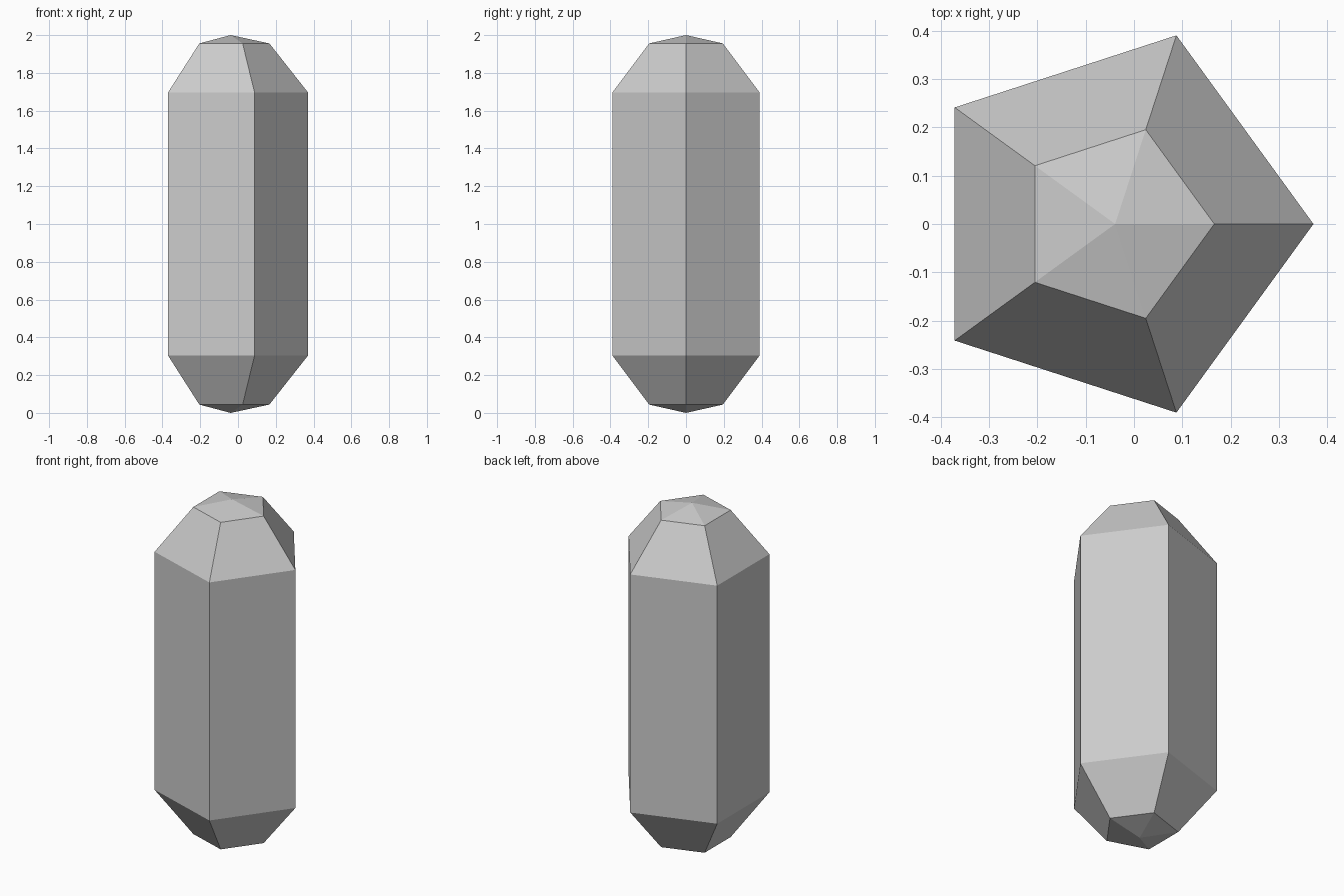
import bpy
import bmesh
from math import cos, sin, tau

if "Cube" in bpy.data.objects:
    bpy.data.objects.remove(bpy.data.objects["Cube"], do_unlink=True)

SIDES = 5
CENTRE_X = -0.039   # a pentagon's axis is off the middle of its width
RADIUS = 0.41
HEIGHT = 2.0

# One plain grey
grey = bpy.data.materials.new("plain grey")
grey.use_nodes = True
colour = (0.6, 0.6, 0.6, 1)
grey.diffuse_color = colour
grey.node_tree.nodes["Principled BSDF"].inputs["Base Color"].default_value = colour

bm = bmesh.new()


def ring(radius, z):
    """Pentagon of vertices with one corner towards +x."""
    return [bm.verts.new((CENTRE_X + radius * cos(tau * i / SIDES),
                          radius * sin(tau * i / SIDES), z))
            for i in range(SIDES)]


# Rings from bottom to top: low cap, shoulder, shaft, shoulder, low cap
profile = [(RADIUS / 2, 0.044), (RADIUS, 0.304)]
profile += [(r, HEIGHT - z) for r, z in reversed(profile)]
rings = [ring(r, z) for r, z in profile]
bottom = bm.verts.new((CENTRE_X, 0, 0))
top = bm.verts.new((CENTRE_X, 0, HEIGHT))

for i in range(SIDES):
    j = (i + 1) % SIDES
    for low, high in zip(rings, rings[1:]):
        bm.faces.new((low[i], low[j], high[j], high[i]))
    bm.faces.new((bottom, rings[0][j], rings[0][i]))
    bm.faces.new((top, rings[-1][i], rings[-1][j]))

bmesh.ops.recalc_face_normals(bm, faces=bm.faces)
mesh = bpy.data.meshes.new("faceted_capsule")
bm.to_mesh(mesh)
bm.free()
mesh.materials.append(grey)
capsule = bpy.data.objects.new("faceted_capsule", mesh)
bpy.context.collection.objects.link(capsule)
